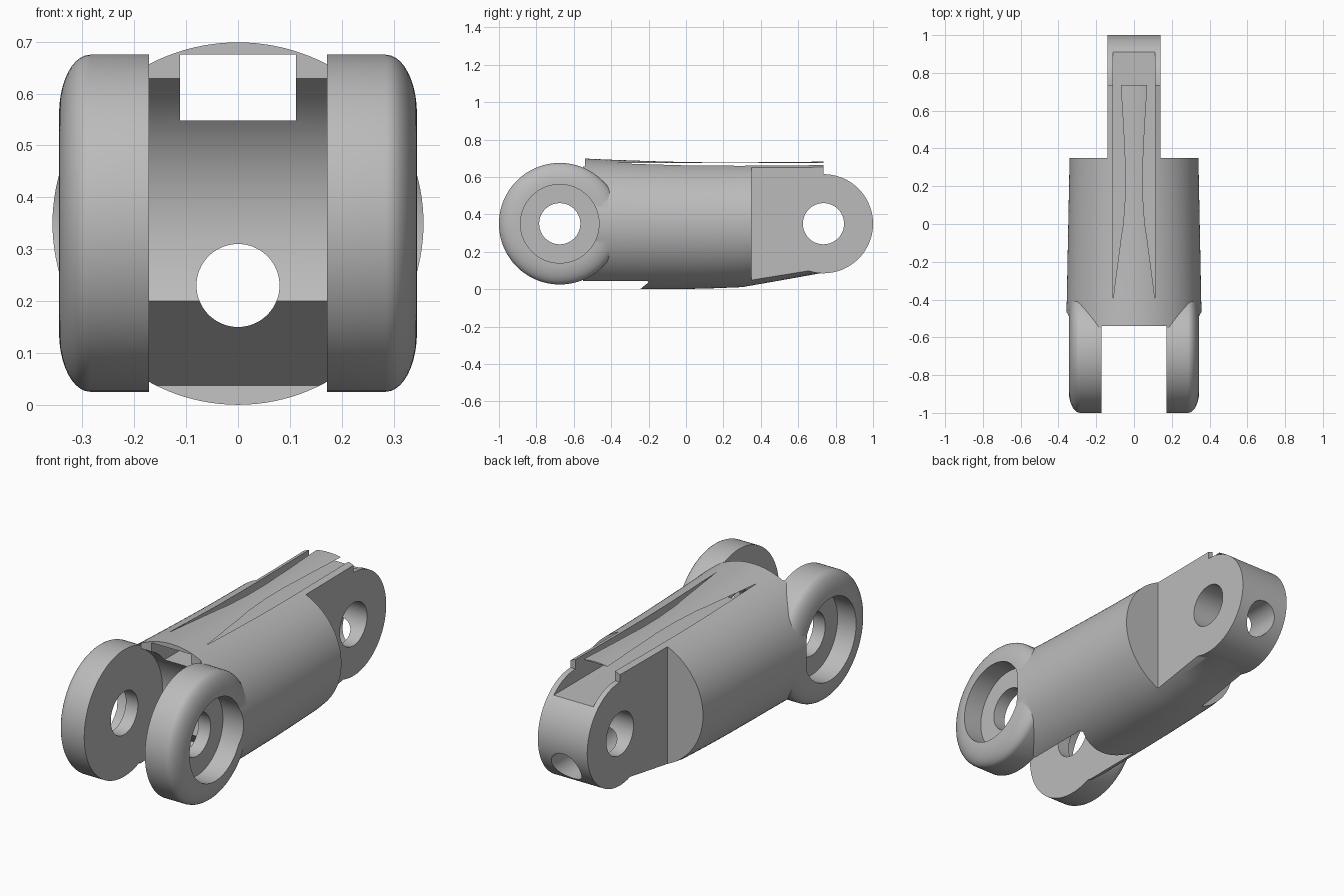
import bpy, bmesh, math
from mathutils import Matrix

if "Cube" in bpy.data.objects:
    bpy.data.objects.remove(bpy.data.objects["Cube"])

MID_Z = 0.35       # height of both pivots
FORK_Y, TONGUE_Y = -0.675, 0.735

grey = bpy.data.materials.new("plain grey")
grey.use_nodes = True
grey.diffuse_color = (0.5, 0.5, 0.5, 1)
grey.node_tree.nodes["Principled BSDF"].inputs["Base Color"].default_value = (0.5, 0.5, 0.5, 1)


def finish(bm, name):
    bmesh.ops.recalc_face_normals(bm, faces=bm.faces)
    mesh = bpy.data.meshes.new(name)
    bm.to_mesh(mesh)
    bm.free()
    mesh.materials.append(grey)
    obj = bpy.data.objects.new(name, mesh)
    bpy.context.collection.objects.link(obj)
    return obj


def loft(name, rings):
    """Skin closed rings of points and cap both ends."""
    bm = bmesh.new()
    rows = [[bm.verts.new(p) for p in ring] for ring in rings]
    n = len(rows[0])
    for a, b in zip(rows, rows[1:]):
        for i in range(n):
            j = (i + 1) % n
            bm.faces.new((a[i], a[j], b[j], b[i]))
    bm.faces.new(rows[0])
    bm.faces.new(rows[-1])
    return finish(bm, name)


def turned(name, profile, y, z=MID_Z, n=96):
    """Turn a list of (x, radius) around a crosswise axis."""
    turns = [2 * math.pi * (i + 0.5) / n for i in range(n)]
    return loft(name, [[(x, y + r * math.cos(t), z + r * math.sin(t)) for t in turns]
                       for x, r in profile])


def box(name, x0, x1, y0, y1, z0, z1):
    bm = bmesh.new()
    size = Matrix.Diagonal((x1 - x0, y1 - y0, z1 - z0, 1))
    move = Matrix.Translation(((x0 + x1) / 2, (y0 + y1) / 2, (z0 + z1) / 2))
    bmesh.ops.create_cube(bm, size=1, matrix=move @ size)
    return finish(bm, name)


def combine(target, other, operation):
    """Apply a boolean and discard the helper."""
    mod = target.modifiers.new(operation, 'BOOLEAN')
    mod.operation, mod.object, mod.solver = operation, other, 'EXACT'
    graph = bpy.context.evaluated_depsgraph_get()
    graph.update()
    mesh = bpy.data.meshes.new_from_object(target.evaluated_get(graph))
    target.modifiers.clear()
    target.data = mesh
    bpy.data.objects.remove(other)


# Barrel: oval sections (y, half width, height above, depth below)
sections = [(-0.55, 0.36, 0.349, 0.35), (-0.41, 0.356, 0.3425, 0.35),
            (-0.2, 0.352, 0.335, 0.35), (0.0, 0.348, 0.3295, 0.349),
            (0.15, 0.345, 0.328, 0.345), (0.3, 0.342, 0.328, 0.339),
            (0.5, 0.34, 0.3295, 0.304), (TONGUE_Y, 0.34, 0.332, 0.262)]


def oval(y, wide, up, down, n=128):
    ring = []
    for i in range(n):
        s, c = math.sin(2 * math.pi * i / n), math.cos(2 * math.pi * i / n)
        ring.append((wide * c, y, MID_Z + s * (up if s > 0 else down)))
    return ring


link = loft("finger_link", [oval(*s) for s in sections])

# Rounded tongue end, then flat shoulders on both sides
combine(link, turned("tongue_end", [(-0.2, 0.265), (0.2, 0.265)], TONGUE_Y), 'UNION')
for side in (-1, 1):
    x0, x1 = sorted((side * 0.14, side * 0.6))
    combine(link, box("shoulder_cut", x0, x1, 0.35, 1.2, -0.2, 0.9), 'DIFFERENCE')

# Fork cheeks with rounded outer rims
rim = [(0.285 + 0.06 * math.sin(a), 0.21 + 0.115 * math.cos(a))
       for a in [math.pi / 2 * i / 10 for i in range(11)]]
for side in (-1, 1):
    profile = [(side * x, r) for x, r in [(0.15, 0.325)] + rim]
    combine(link, turned("fork_cheek", profile, FORK_Y), 'UNION')

# Slot between the cheeks, with a round back wall and an undercut below
arc = []
for i in range(25):
    a = math.radians(64.3 + (-28.9 - 64.3) * i / 24)
    arc.append((FORK_Y + 0.31 * math.cos(a), MID_Z + 0.31 * math.sin(a)))
outline = [(-0.54, 0.9)] + arc + [(-0.2, 0.037), (-0.245, 0.0), (-0.29, -0.04),
                                  (-1.2, -0.04), (-1.2, 0.9)]
slot = loft("slot_cut", [[(x, y, z) for y, z in outline] for x in (-0.172, 0.172)])
combine(link, slot, 'DIFFERENCE')

# Counterbores and pivot holes
for side in (-1, 1):
    combine(link, turned("counterbore_cut", [(side * 0.24, 0.21), (side * 0.5, 0.21)], FORK_Y),
            'DIFFERENCE')
for y in (FORK_Y, TONGUE_Y):
    combine(link, turned("pivot_cut", [(-0.5, 0.11), (0.5, 0.11)], y, n=64), 'DIFFERENCE')

# Lengthwise cord hole and flat strap channel
turns = [2 * math.pi * i / 64 for i in range(64)]
cord = loft("cord_cut", [[(0.08 * math.cos(t), y, 0.23 + 0.08 * math.sin(t)) for t in turns]
                         for y in (-1.2, 1.2)])
combine(link, cord, 'DIFFERENCE')
combine(link, box("strap_cut", -0.112, 0.112, -1.2, 1.2, 0.548, 0.675), 'DIFFERENCE')

# Smooth curved surfaces, keep machined edges crisp
bpy.ops.object.select_all(action='DESELECT')
link.select_set(True)
bpy.context.view_layer.objects.active = link
bpy.ops.object.shade_smooth_by_angle(angle=math.radians(25))
